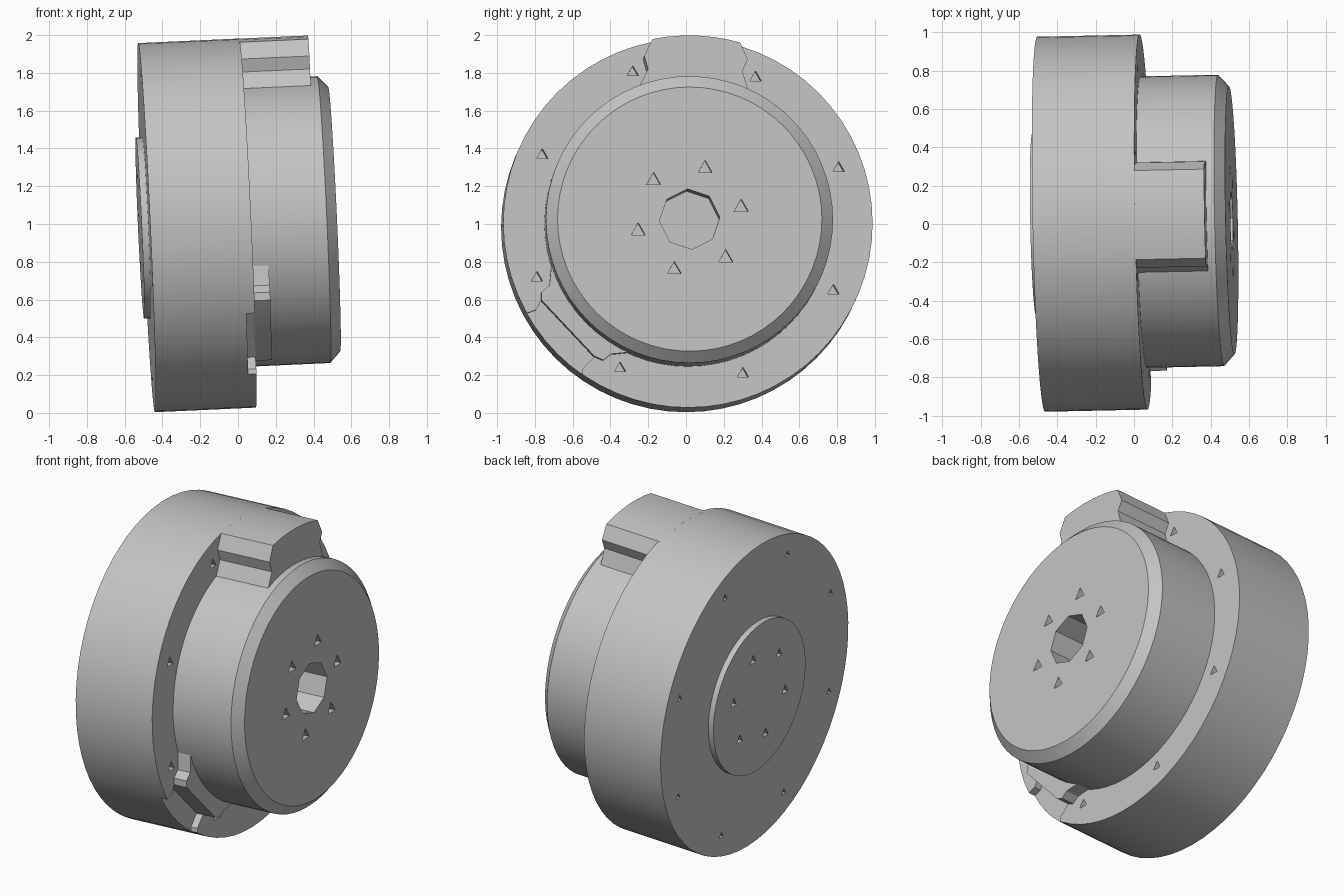
import bpy, bmesh
from math import sin, cos, radians, pi
from mathutils import Matrix

if "Cube" in bpy.data.objects:
    bpy.data.objects.remove(bpy.data.objects["Cube"])

# One plain grey for the whole housing
GREY = (0.55, 0.55, 0.55, 1)
grey = bpy.data.materials.new("plain grey")
grey.use_nodes = True
grey.diffuse_color = GREY
grey.node_tree.nodes["Principled BSDF"].inputs["Base Color"].default_value = GREY

# The whole assembly is slightly tilted; its axis runs along local x
TILT = (Matrix.Translation((0.05, 0.01, 1.005))
        @ Matrix.Rotation(radians(1.2), 4, 'Z')
        @ Matrix.Rotation(radians(-2.6), 4, 'Y'))
R = 0.978          # main disc radius
DRUM = 0.76        # drum radius


def circle(radius, sides, centre=(0, 0), turn=0):
    """Points in the y-z plane, first one pointing up."""
    return [(centre[0] + radius * sin(turn + 2 * pi * i / sides),
             centre[1] + radius * cos(turn + 2 * pi * i / sides)) for i in range(sides)]


def loft(bm, sections):
    """Skin (x, points) sections into a closed solid."""
    rings = [[bm.verts.new((x, y, z)) for y, z in pts] for x, pts in sections]
    for a, b in zip(rings, rings[1:]):
        for i in range(len(a)):
            j = (i + 1) % len(a)
            bm.faces.new((a[i], a[j], b[j], b[i]))
    bm.faces.new(rings[0])
    bm.faces.new(rings[-1])


def prism(bm, pts, x0, x1):
    loft(bm, [(x0, pts), (x1, pts)])


def finish(bm, name):
    bmesh.ops.recalc_face_normals(bm, faces=bm.faces[:])
    mesh = bpy.data.meshes.new(name)
    bm.to_mesh(mesh)
    bm.free()
    mesh.materials.append(grey)
    ob = bpy.data.objects.new(name, mesh)
    ob.matrix_world = TILT
    bpy.context.collection.objects.link(ob)
    return ob


def select(ob):
    bpy.ops.object.select_all(action='DESELECT')
    ob.select_set(True)
    bpy.context.view_layer.objects.active = ob


def part(name, sections, cuts=()):
    """Build a solid, carve the (points, x0, x1) cuts, smooth it."""
    bm = bmesh.new()
    loft(bm, sections)
    ob = finish(bm, name)
    if cuts:
        cut_bm = bmesh.new()
        for pts, x0, x1 in cuts:
            prism(cut_bm, pts, x0, x1)
        cutter = finish(cut_bm, name + "_cutter")
        cutter.hide_render = True
        mod = ob.modifiers.new("cut", 'BOOLEAN')
        mod.operation = 'DIFFERENCE'
        mod.solver = 'EXACT'
        mod.object = cutter
        select(ob)
        bpy.ops.object.modifier_apply(modifier=mod.name)
        bpy.data.objects.remove(cutter)
    select(ob)
    bpy.ops.object.shade_smooth_by_angle(angle=radians(25))
    return ob


def screw_holes(count, ring, start, size, x0, x1):
    """Ring of small three-sided holes."""
    return [(circle(size, 3, c), x0, x1)
            for c in circle(ring, count, turn=radians(start))]


# Main disc with screw holes on both faces and a notch in the rim
notch = [(-0.777, -0.412), (-0.804, -0.46), (-1.0, -0.53), (-1.0, -1.0),
         (-0.58, -1.0), (-0.56, -0.772), (-0.497, -0.71)]
part("main_disc", [(-0.535, circle(R, 64)), (0, circle(R, 64))],
     screw_holes(8, 0.85, -20, 0.035, -0.12, 0.05)
     + screw_holes(8, 0.85, -20, 0.025, -0.6, -0.45)
     + [(notch, -0.045, 0.05)])

# Round hub plate on the back face
part("hub_plate", [(-0.57, circle(0.48, 48)), (-0.53, circle(0.48, 48))],
     screw_holes(6, 0.28, 17, 0.035, -0.65, -0.54))

# Output drum with chamfered edge, screw holes and eight-sided socket
part("output_drum",
     [(-0.02, circle(DRUM, 64)), (0.405, circle(DRUM, 64)), (0.46, circle(0.70, 64))],
     screw_holes(6, 0.28, 17, 0.043, 0.39, 0.55)
     + [(circle(0.16, 8, turn=radians(-4)), 0.2, 0.6)])

# Connector block on top, its crown following the disc rim
crown = [(R * sin(radians(a)), R * cos(radians(a))) for a in (-11.5, -7, -2, 3, 8, 12, 16)]
block = ([(-0.263, 0.71), (-0.218, 0.80), (-0.238, 0.869)] + crown
         + [(0.31, 0.852), (0.282, 0.789), (0.315, 0.68)])
part("connector_block", [(-0.02, block), (0.363, block)])

# Low bar beside the rim notch
bar = [(-0.724, -0.22), (-0.735, -0.333), (-0.777, -0.37), (-0.777, -0.412),
       (-0.497, -0.71), (-0.45, -0.73), (-0.41, -0.698), (-0.30, -0.687)]
part("notch_bar", [(-0.03, bar), (0.087, bar)])
